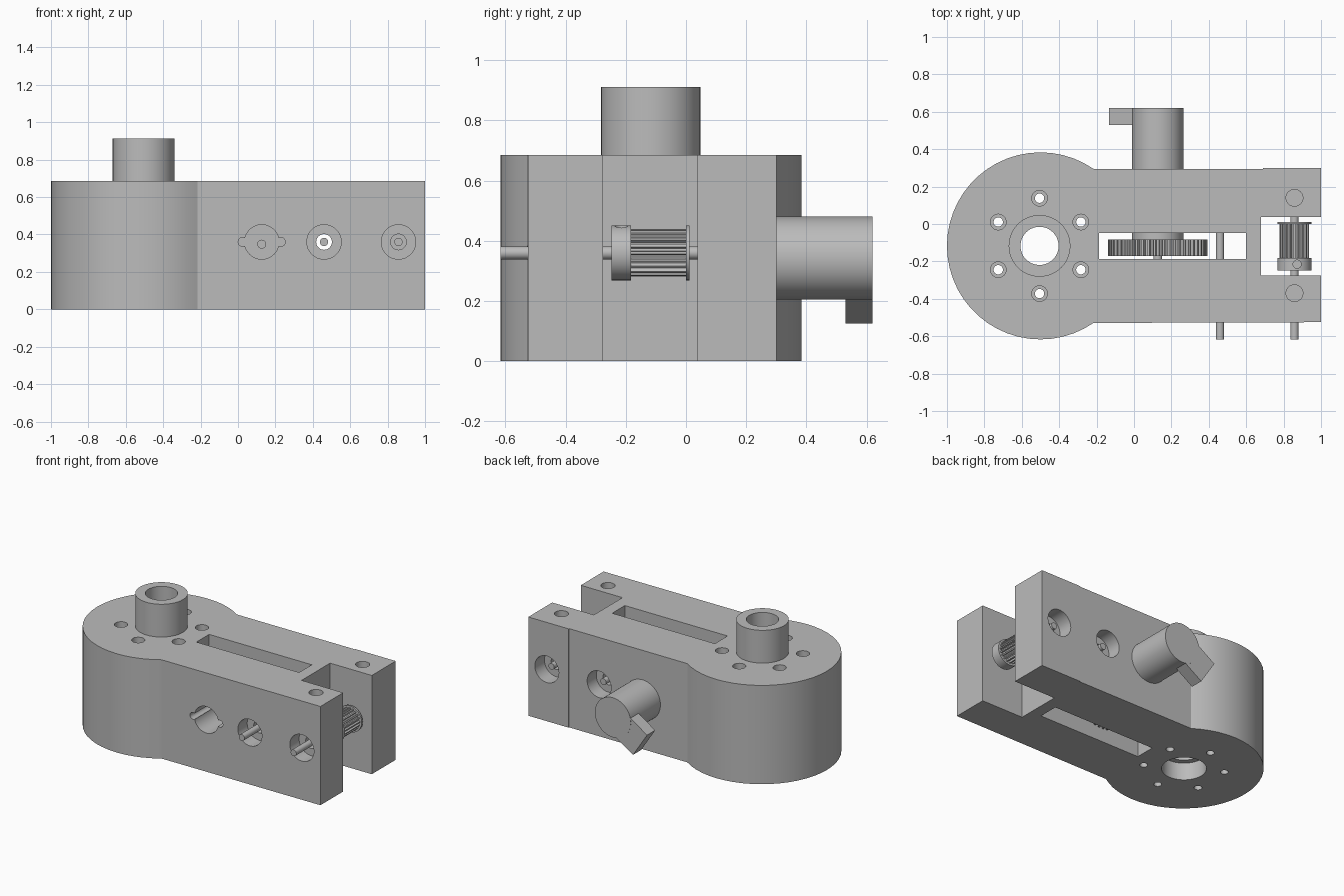
import bpy, bmesh, math

if "Cube" in bpy.data.objects:
    bpy.data.objects.remove(bpy.data.objects["Cube"])

grey = bpy.data.materials.new("plain_grey")
grey.diffuse_color = (0.5, 0.5, 0.5, 1)
grey.use_nodes = True
grey.node_tree.nodes["Principled BSDF"].inputs["Base Color"].default_value = grey.diffuse_color


def circle(u, v, r, n=48):
    return [(u + r * math.cos(2 * math.pi * i / n), v + r * math.sin(2 * math.pi * i / n))
            for i in range(n)]


def rect(u0, u1, v0, v1):
    return [(u0, v0), (u1, v0), (u1, v1), (u0, v1)]


def teeth(u, v, r_out, r_in, n):
    pts = []
    for i in range(n):
        for f, r in ((-0.3, r_in), (-0.17, r_out), (0.17, r_out), (0.3, r_in)):
            a = 2 * math.pi * (i + f) / n
            pts.append((u + r * math.cos(a), v + r * math.sin(a)))
    return pts


def prism(name, pts, lo, hi, axis="z"):
    """Extrude a closed profile along z (profile in xy) or y (profile in xz)."""
    place = (lambda p, w: (p[0], p[1], w)) if axis == "z" else (lambda p, w: (p[0], w, p[1]))
    bm = bmesh.new()
    a = [bm.verts.new(place(p, lo)) for p in pts]
    b = [bm.verts.new(place(p, hi)) for p in pts]
    bm.faces.new(a)
    bm.faces.new(b[::-1])
    n = len(pts)
    for i in range(n):
        j = (i + 1) % n
        bm.faces.new((a[i], b[i], b[j], a[j]))
    bmesh.ops.recalc_face_normals(bm, faces=bm.faces)
    me = bpy.data.meshes.new(name)
    bm.to_mesh(me)
    bm.free()
    me.materials.append(grey)
    ob = bpy.data.objects.new(name, me)
    bpy.context.collection.objects.link(ob)
    return ob


def boolean(target, other, op="DIFFERENCE"):
    mod = target.modifiers.new("cut", "BOOLEAN")
    mod.operation, mod.solver, mod.object = op, "EXACT", other
    bpy.context.view_layer.objects.active = target
    bpy.ops.object.modifier_apply(modifier=mod.name)
    bpy.data.objects.remove(other)


def cut(target, pts, lo, hi, axis="z"):
    boolean(target, prism("cutter", pts, lo, hi, axis))


CX, CY, R = -0.5, -0.117, 0.5      # round end
H, Z = 0.685, 0.36                 # body height, axle height

# body: round end running into a straight arm
a0 = math.asin(0.412 / R)
outline = [(CX + R * math.cos(a0 + (2 * math.pi - 2 * a0) * i / 36),
            CY + R * math.sin(a0 + (2 * math.pi - 2 * a0) * i / 36)) for i in range(37)]
outline += [(1, -0.525), (1, 0.30), (0.69, 0.30), (0.69, 0.295)]
body = prism("arm_body", outline, 0, H)
boolean(body, prism("tower", circle(CX - 0.005, CY, 0.165), 0.5, 0.912), "UNION")

# tower bore with bottom recess
cut(body, circle(CX - 0.005, CY, 0.102), -0.2, 1.2)
cut(body, circle(CX - 0.005, CY, 0.14), -0.2, 0.12)

# gear slot and fork opening
cut(body, rect(-0.188, 0.60, -0.187, -0.048), -0.2, 1)
cut(body, rect(0.68, 1.2, -0.275, 0.038), -0.2, 1)

# ring of six counterbored screw holes
for i in range(6):
    a = math.radians(30 + 60 * i)
    u, v = CX - 0.005 + 0.255 * math.cos(a), CY + 0.255 * math.sin(a)
    cut(body, circle(u, v, 0.025, 24), -0.2, 1)
    cut(body, circle(u, v, 0.042, 24), 0.5, 1)

# blind holes on the fork tips
for y in (0.14, -0.37):
    cut(body, circle(0.858, y, 0.045, 32), 0.53, 1)

# axle holes with counterbores on both sides
for x in (0.46, 0.858):
    cut(body, circle(x, Z, 0.042, 32), -1, 1, "y")
    cut(body, circle(x, Z, 0.092), -1, -0.425, "y")
    cut(body, circle(x, Z, 0.092), 0.195, 1, "y")

# motor access hole with two ears
cut(body, circle(0.127, Z, 0.092), -1, -0.12, "y")
for s in (-1, 1):
    cut(body, circle(0.127 + s * 0.102, Z, 0.024, 24), -1, -0.12, "y")

# axles
for name, x in (("idler_axle", 0.46), ("pulley_axle", 0.858)):
    prism(name, circle(x, Z, 0.022, 32), -0.617, 0.25, "y")

# motor with its angled terminal block
MX, MZ = 0.127, 0.343
prism("motor", circle(MX, MZ, 0.1375, 64), -0.085, 0.62, "y")
t = math.radians(33)
d, p = (-math.cos(t), -math.sin(t)), (-math.sin(t), math.cos(t))
block = [(MX + d[0] * l + p[0] * w, MZ + d[1] * l + p[1] * w)
         for l, w in ((0, -0.0985), (0.248, -0.0985), (0.248, 0.0985), (0, 0.0985))]
prism("motor_terminal_block", block, 0.53, 0.619, "y")
prism("motor_shaft", circle(MX, MZ + 0.005, 0.024, 32), -0.19, -0.08, "y")

# drive gear
prism("drive_gear", teeth(MX, MZ + 0.005, 0.266, 0.24, 50), -0.172, -0.083, "y")

# belt pulley: toothed barrel, end flange, collar with set screw hole
prism("pulley_barrel", teeth(0.858, Z, 0.079, 0.066, 20), -0.19, 0.005, "y")
prism("pulley_flange", circle(0.858, Z, 0.091), 0.0, 0.012, "y")
collar = prism("pulley_collar", circle(0.858, Z, 0.091), -0.248, -0.183, "y")
cut(collar, circle(0.872, -0.215, 0.022, 24), 0.41, 0.6)

# smooth curved sides, keep edges sharp
bpy.ops.object.select_all(action="DESELECT")
for ob in bpy.context.scene.objects:
    ob.select_set(True)
bpy.context.view_layer.objects.active = body
bpy.ops.object.shade_smooth_by_angle(angle=math.radians(25))
